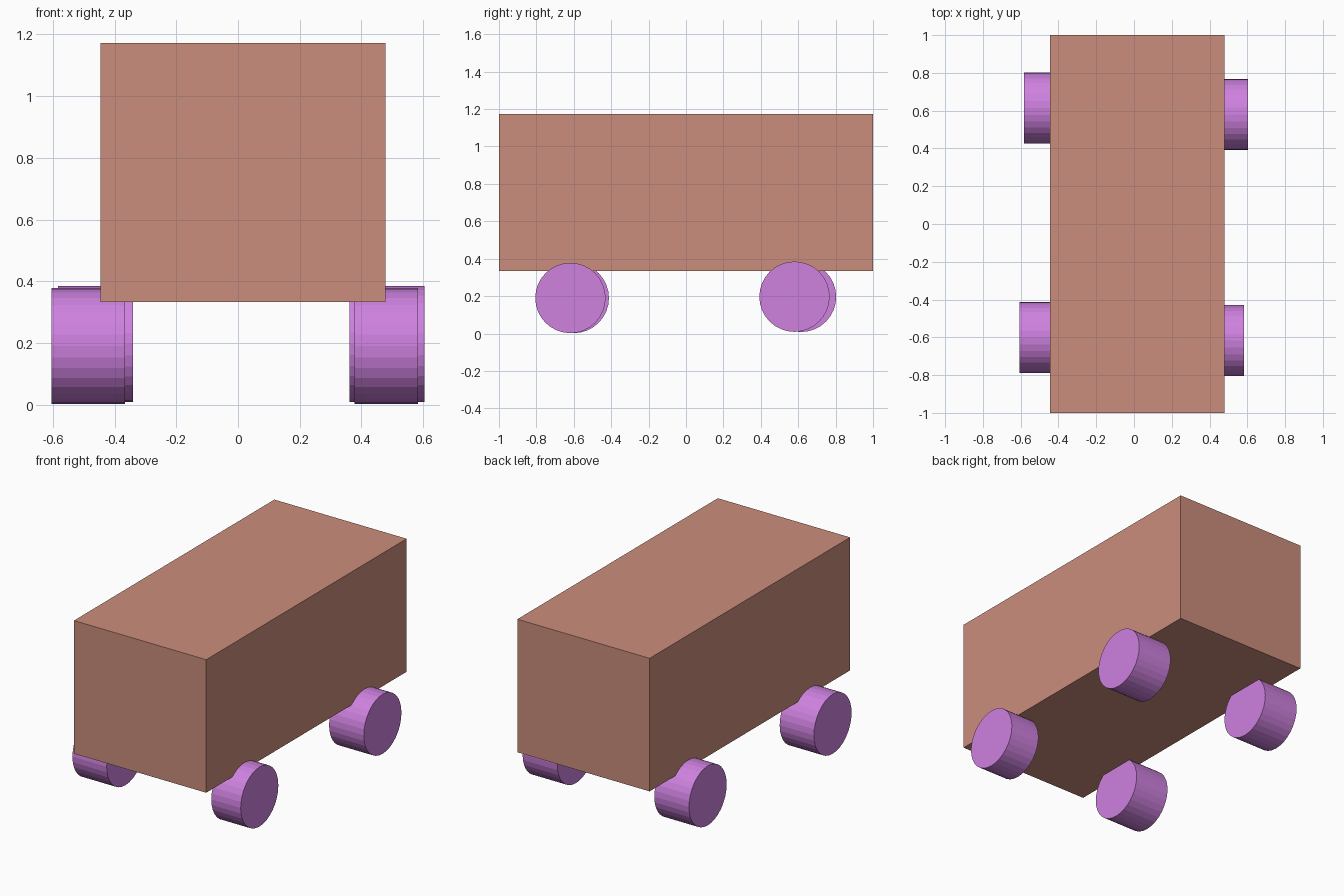
import bpy
import math

if "Cube" in bpy.data.objects:
    bpy.data.objects.remove(bpy.data.objects["Cube"])


def material(name, color):
    mat = bpy.data.materials.new(name)
    mat.diffuse_color = (*color, 1)
    mat.use_nodes = True
    mat.node_tree.nodes["Principled BSDF"].inputs["Base Color"].default_value = mat.diffuse_color
    return mat


def wheel(name, x0, x1, y, z, mat, radius=0.188):
    """Flat-shaded cylinder lying along x, from x0 to x1."""
    bpy.ops.mesh.primitive_cylinder_add(
        vertices=32, radius=radius, depth=x1 - x0,
        location=((x0 + x1) / 2, y, z), rotation=(0, math.pi / 2, 0))
    obj = bpy.context.object
    obj.name = name
    obj.data.materials.append(mat)


terracotta = material("terracotta", (0.60, 0.27, 0.20))
purple = material("purple", (0.62, 0.22, 0.74))

# Box body, slightly off centre between the wheels
lo, hi = (-0.446, -1.0, 0.333), (0.478, 1.0, 1.173)
bpy.ops.mesh.primitive_cube_add(size=1, location=[(a + b) / 2 for a, b in zip(lo, hi)])
body = bpy.context.object
body.name = "body"
body.scale = [b - a for a, b in zip(lo, hi)]
bpy.ops.object.transform_apply(location=False, rotation=False, scale=True)
body.data.materials.append(terracotta)

# Four hand-placed wheels, each a little different
for name, x0, x1, y, z in (
    ("front_left_wheel", -0.605, -0.366, -0.600, 0.190),
    ("front_right_wheel", 0.378, 0.583, -0.618, 0.190),
    ("back_left_wheel", -0.583, -0.341, 0.615, 0.196),
    ("back_right_wheel", 0.362, 0.604, 0.580, 0.197),
):
    wheel(name, x0, x1, y, z, purple)
